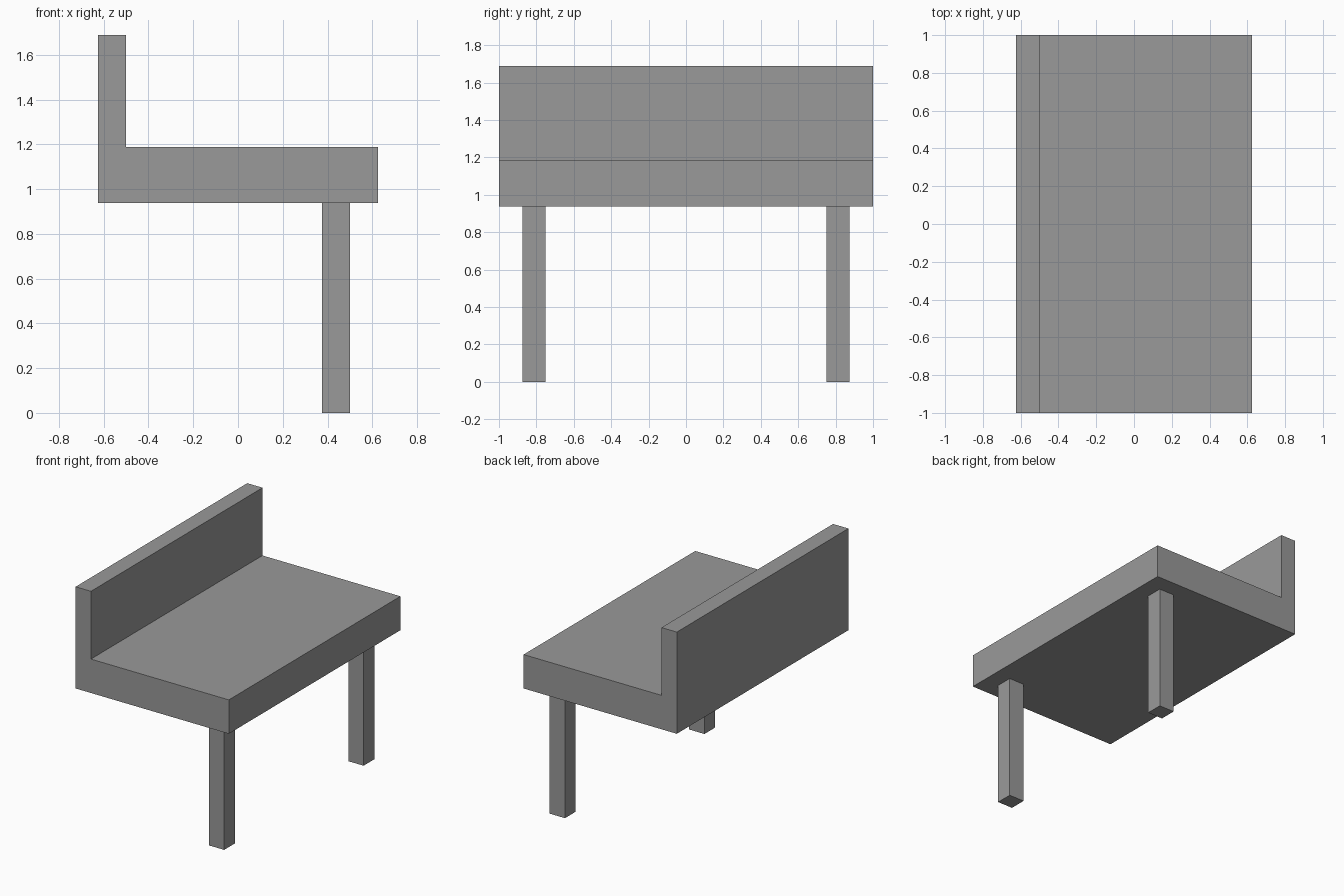
import bpy
import bmesh
from mathutils import Vector

cube = bpy.data.objects.get("Cube")
if cube:
    bpy.data.objects.remove(cube, do_unlink=True)

# Single flat grey
grey = bpy.data.materials.new("grey")
grey.use_nodes = True
grey.diffuse_color = (0.32, 0.32, 0.32, 1)
grey.node_tree.nodes["Principled BSDF"].inputs["Base Color"].default_value = grey.diffuse_color

HALF_DEPTH, HALF_LENGTH = 0.625, 1.0
SEAT_BOTTOM, SEAT_TOP, BACK_TOP = 0.9375, 1.1875, 1.6875
THICK = 0.125  # backrest thickness and leg width


def extrude_profile(name, points, direction):
    """Extrude a closed planar outline along a direction into a solid."""
    bm = bmesh.new()
    face = bm.faces.new([bm.verts.new(p) for p in points])
    result = bmesh.ops.extrude_face_region(bm, geom=[face], use_keep_orig=True)
    moved = [v for v in result["geom"] if isinstance(v, bmesh.types.BMVert)]
    bmesh.ops.translate(bm, verts=moved, vec=Vector(direction))
    bmesh.ops.recalc_face_normals(bm, faces=bm.faces)
    mesh = bpy.data.meshes.new(name)
    bm.to_mesh(mesh)
    bm.free()
    mesh.materials.append(grey)
    obj = bpy.data.objects.new(name, mesh)
    bpy.context.collection.objects.link(obj)
    return obj


# Seat and backrest as one L-shaped solid
back_x = -HALF_DEPTH + THICK
outline = [(-HALF_DEPTH, SEAT_BOTTOM), (HALF_DEPTH, SEAT_BOTTOM), (HALF_DEPTH, SEAT_TOP),
           (back_x, SEAT_TOP), (back_x, BACK_TOP), (-HALF_DEPTH, BACK_TOP)]
extrude_profile("seat_and_backrest", [(x, -HALF_LENGTH, z) for x, z in outline],
                (0, 2 * HALF_LENGTH, 0))

# Two legs under the open edge of the seat
leg_x = HALF_DEPTH - 1.5 * THICK
leg_y = HALF_LENGTH - 1.5 * THICK
h = THICK / 2
for name, side in (("leg_near", -1), ("leg_far", 1)):
    square = [(leg_x + sx * h, side * leg_y + sy * h, 0)
              for sx, sy in ((-1, -1), (1, -1), (1, 1), (-1, 1))]
    extrude_profile(name, square, (0, 0, SEAT_BOTTOM))
